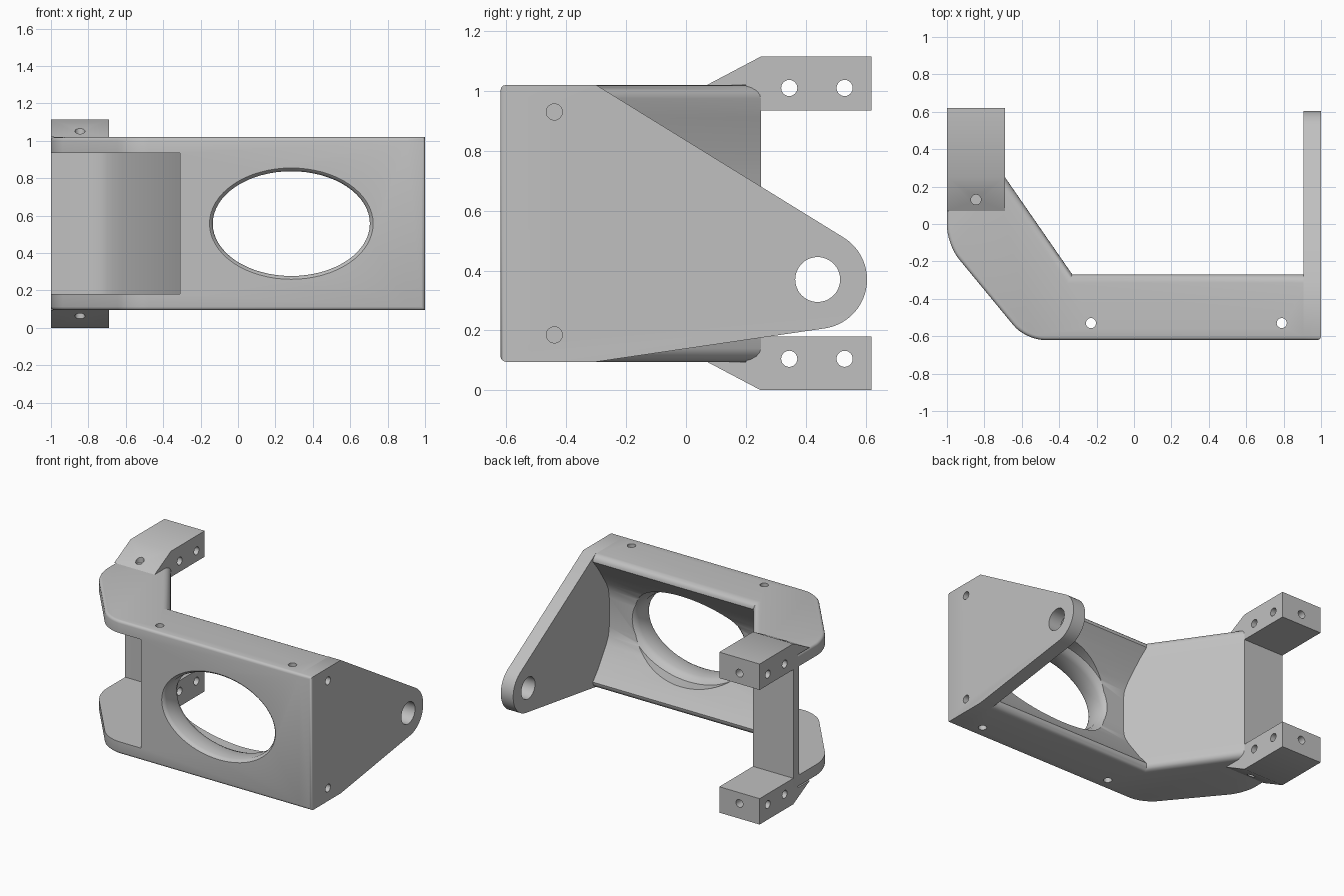
import bpy, bmesh, math
from mathutils import Vector

cube = bpy.data.objects.get("Cube")
if cube:
    bpy.data.objects.remove(cube, do_unlink=True)

grey = bpy.data.materials.new("plain grey")
grey.use_nodes = True
grey.diffuse_color = (0.53, 0.53, 0.53, 1)
grey.node_tree.nodes["Principled BSDF"].inputs["Base Color"].default_value = (0.53, 0.53, 0.53, 1)

Z0, Z1 = 0.095, 1.02
MID = (Z0 + Z1) / 2


def finish(name, bm):
    bmesh.ops.recalc_face_normals(bm, faces=bm.faces)
    me = bpy.data.meshes.new(name)
    bm.to_mesh(me)
    bm.free()
    ob = bpy.data.objects.new(name, me)
    bpy.context.collection.objects.link(ob)
    me.materials.append(grey)
    return ob


def loft(rings):
    """Closed solid through a list of equal-length rings."""
    bm = bmesh.new()
    rows = [[bm.verts.new(p) for p in ring] for ring in rings]
    n = len(rows[0])
    for a, b in zip(rows, rows[1:]):
        for i in range(n):
            j = (i + 1) % n
            bm.faces.new((a[i], a[j], b[j], b[i]))
    bm.faces.new(rows[0][::-1])
    bm.faces.new(rows[-1])
    bmesh.ops.recalc_face_normals(bm, faces=bm.faces)
    return bm


def prism(pts, axis, lo, hi):
    place = {"x": lambda a, b, h: (h, a, b), "z": lambda a, b, h: (a, b, h)}[axis]
    return loft([[place(a, b, h) for a, b in pts] for h in (lo, hi)])


def drill(center, axis, length, radius=0.027, sides=24):
    """Cylinder cutter centred on a point."""
    c, k = Vector(center), "xyz".index(axis)
    rings = []
    for h in (-length / 2, length / 2):
        ring = []
        for i in range(sides):
            t = math.tau * i / sides
            p = Vector((0, 0, 0))
            p[k], p[(k + 1) % 3], p[(k + 2) % 3] = h, radius * math.cos(t), radius * math.sin(t)
            ring.append(c + p)
        rings.append(ring)
    return finish("drill_cutter", loft(rings))


def cut(ob, cutters):
    for c in cutters:
        m = ob.modifiers.new("cut", "BOOLEAN")
        m.operation, m.solver, m.object = "DIFFERENCE", "EXACT", c
    bpy.context.view_layer.update()
    ev = ob.evaluated_get(bpy.context.evaluated_depsgraph_get())
    me = bpy.data.meshes.new_from_object(ev)
    ob.modifiers.clear()
    ob.data = me
    for c in cutters:
        bpy.data.objects.remove(c, do_unlink=True)


def bevel(bm, edges, size, segments):
    bmesh.ops.bevel(bm, geom=edges, offset=size, segments=segments, profile=0.5, affect="EDGES")


# Body: bent beam in plan, front corners rounded and front rims softened
bm = prism([(0.905, -0.62), (0.905, -0.2), (-0.25, -0.2), (-0.6, 0.25),
            (-1, 0.25), (-1, -0.11), (-0.58, -0.62)], "z", Z0, Z1)
corners = [e for e in bm.edges
           if abs(e.verts[0].co.z - e.verts[1].co.z) > 0.5
           and e.verts[0].co.x < -0.5 and e.verts[0].co.y < 0]
bevel(bm, corners, 0.1, 8)
rims = [e for e in bm.edges
        if abs(e.verts[0].co.z - e.verts[1].co.z) < 0.01
        and any(abs(f.normal.z) < 0.1 and (f.normal.y < -0.1 or f.normal.x < -0.9)
                for f in e.link_faces)]
bevel(bm, rims, 0.018, 3)
body = finish("body", bm)

# Back dish: half section of (absolute inset, depth fraction, z), mirrored about mid height
R = 0.045
half = [(-0.2, 0, Z1 + 0.06), (R, 0, Z1 + 0.06)]
half += [(R - R * math.sin(t), 0, Z1 - R + R * math.cos(t))
         for t in (math.pi / 2 * i / 5 for i in range(6))]
half += [(0, 0.3, 0.91), (0, 0.6, 0.83), (0, 0.82, 0.77), (0, 0.95, 0.72), (0, 1, 0.66)]
section = half + [(r, f, 2 * MID - z) for r, f, z in reversed(half)]
# Stations along the beam: lip point, inward direction, dish depth vector
stations = [((0.95, -0.27), (0, -1), (0, -0.18)),
            ((-0.33, -0.27), (-0.52, -1), (0.04, -0.18)),
            ((-0.69, 0.25), (-0.82, -0.57), (0, 0)),
            ((-0.76, 0.35), (-0.82, -0.57), (0, 0))]
rings = [[(l[0] + n[0] * r + d[0] * f, l[1] + n[1] * r + d[1] * f, z) for r, f, z in section]
         for l, n, d in stations]
dish = finish("dish_cutter", loft(rings))

# Front recess behind the two arm plates
recess = finish("recess_cutter", prism(
    [(-1.1, 0.19), (-0.8, 0.19), (-0.73, 0.175), (-0.67, 0.12), (-0.62, 0.03),
     (-0.31, -0.52), (-0.31, -0.7), (-1.1, -0.7)], "z", 0.18, 0.935))

# Oval window with softened rims
rings = []
for y, grow in ((-0.7, 0.02), (-0.622, 0.02), (-0.612, 0.008), (-0.595, 0),
                (-0.49, 0), (-0.46, 0.012), (-0.44, 0.035), (-0.1, 0.035)):
    rings.append([(0.285 + (0.42 + grow) * math.cos(t), y, MID + (0.28 + grow) * math.sin(t))
                  for t in (math.tau * i / 64 for i in range(64))])
window = finish("window_cutter", loft(rings))

cut(body, [dish, recess, window]
    + [drill((x, -0.53, MID), "z", 1.4) for x in (-0.23, 0.79)])

# Side flange: tapering plate with a rounded eye
outline = [(-0.62, Z0), (-0.3, Z0)]
for i in range(25):
    t = math.radians(-81.7 + (58.7 + 81.7) * i / 24)
    outline.append((0.44 + 0.165 * math.cos(t), 0.37 + 0.165 * math.sin(t)))
outline += [(-0.3, Z1), (-0.62, Z1)]
bm = prism(outline, "x", 0.905, 1)
front = [e for e in bm.edges if all(v.co.y < -0.61 for v in e.verts)
         and any(v.co.x > 0.95 for v in e.verts)]
bevel(bm, front, 0.018, 3)
flange = finish("side_flange", bm)
cut(flange, [drill((0.95, 0.44, 0.37), "x", 0.4, 0.075, 48)]
    + [drill((1, -0.44, z), "x", 0.16) for z in (0.185, 0.93)])

# Upper and lower mounting lugs, mirrored about mid height
lugs = []
for name, s in (("upper_lug", 1), ("lower_lug", -1)):
    def up(z):
        return MID + s * (z - MID)
    profile = [(0.07, 1.02), (0.25, 1.115), (0.62, 1.115), (0.62, 0.935), (0.2, 0.935), (0.2, 1.02)]
    lug = finish(name, prism([(y, up(z)) for y, z in profile], "x", -1, -0.69))
    cut(lug, [drill((-0.845, y, up(1.01)), "x", 0.6) for y in (0.345, 0.53)]
        + [drill((-0.845, 0.62, up(1.01)), "y", 0.12),
           drill((-0.845, 0.13, up(1.06)), "z", 0.07)])
    lugs.append(lug)

# Smooth curved surfaces, keep edges sharp
bpy.ops.object.select_all(action="DESELECT")
for ob in [body, flange] + lugs:
    ob.select_set(True)
    bpy.context.view_layer.objects.active = ob
bpy.ops.object.shade_smooth_by_angle(angle=math.radians(32))
